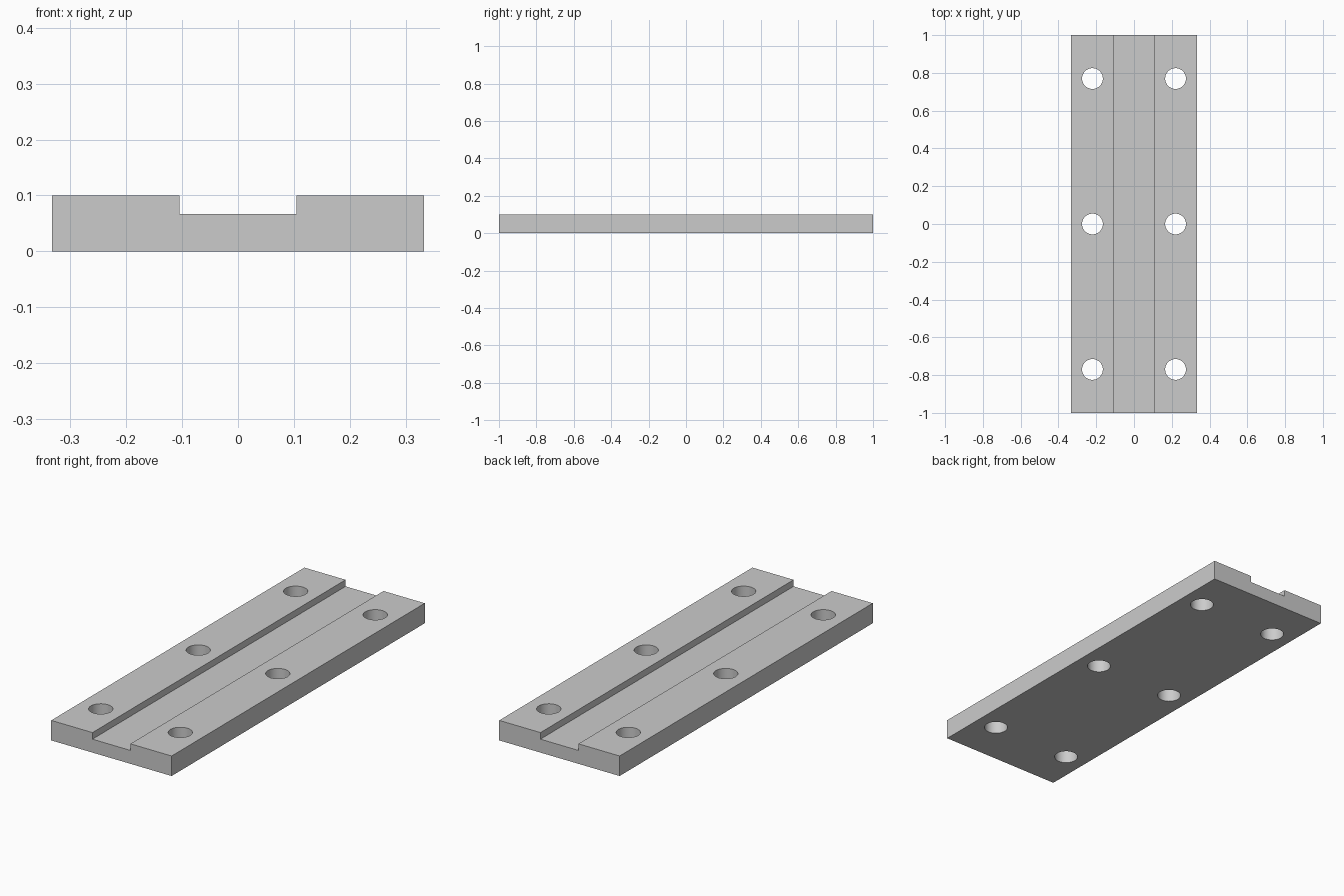
import bpy
import bmesh

if "Cube" in bpy.data.objects:
    bpy.data.objects.remove(bpy.data.objects["Cube"], do_unlink=True)

HALF_W, HALF_L, HEIGHT = 0.333, 1.0, 0.1
GROOVE, FLOOR = 0.105, 0.067
HOLE_X, HOLE_Y, HOLE_R = 0.22, 0.77, 0.055

# Plain grey metal
grey = bpy.data.materials.new("grey metal")
grey.use_nodes = True
colour = (0.6, 0.6, 0.6, 1)
grey.diffuse_color = colour
grey.node_tree.nodes["Principled BSDF"].inputs["Base Color"].default_value = colour


def make_object(name, bm):
    bmesh.ops.recalc_face_normals(bm, faces=bm.faces)
    mesh = bpy.data.meshes.new(name)
    bm.to_mesh(mesh)
    bm.free()
    mesh.materials.append(grey)
    obj = bpy.data.objects.new(name, mesh)
    bpy.context.collection.objects.link(obj)
    return obj


# Plate: grooved cross-section extruded along its length
half = [(HALF_W, 0), (HALF_W, HEIGHT), (GROOVE, HEIGHT), (GROOVE, FLOOR)]
profile = half + [(-x, z) for x, z in reversed(half)]
bm = bmesh.new()
face = bm.faces.new([bm.verts.new((x, -HALF_L, z)) for x, z in profile])
ext = bmesh.ops.extrude_face_region(bm, geom=[face])
moved = [v for v in ext["geom"] if isinstance(v, bmesh.types.BMVert)]
bmesh.ops.translate(bm, verts=moved, vec=(0, 2 * HALF_L, 0))
plate = make_object("grooved_plate", bm)

# Cutter: two rows of three bolt holes
bm = bmesh.new()
for x in (-HOLE_X, HOLE_X):
    for y in (-HOLE_Y, 0, HOLE_Y):
        hole = bmesh.ops.create_cone(bm, cap_ends=True, segments=48,
                                     radius1=HOLE_R, radius2=HOLE_R, depth=3 * HEIGHT)
        bmesh.ops.translate(bm, verts=hole["verts"], vec=(x, y, HEIGHT / 2))
cutter = make_object("bolt_hole_cutter", bm)

# Drill the holes, then drop the cutter
drill = plate.modifiers.new("bolt holes", "BOOLEAN")
drill.operation = "DIFFERENCE"
drill.solver = "EXACT"
drill.object = cutter
bpy.ops.object.select_all(action="DESELECT")
plate.select_set(True)
bpy.context.view_layer.objects.active = plate
bpy.ops.object.modifier_apply(modifier=drill.name)
bpy.data.objects.remove(cutter, do_unlink=True)

# Smooth hole walls with sharp rims and edges
bpy.ops.object.shade_smooth_by_angle()
